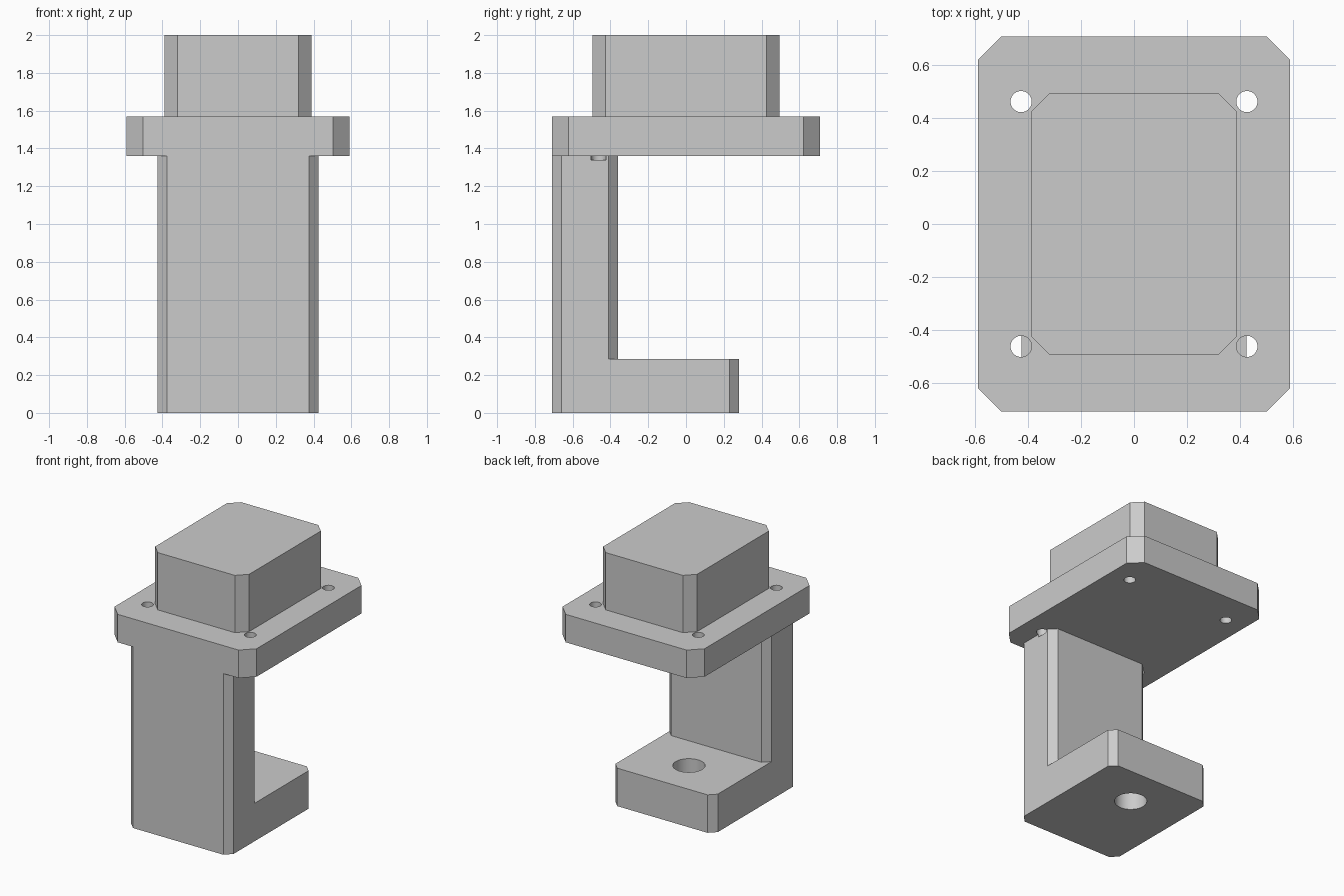
import bpy
import bmesh
import math

if "Cube" in bpy.data.objects:
    bpy.data.objects.remove(bpy.data.objects["Cube"], do_unlink=True)

# Single plain grey
grey = bpy.data.materials.new("plain_grey")
grey.use_nodes = True
colour = (0.6, 0.6, 0.6, 1)
grey.diffuse_color = colour
grey.node_tree.nodes["Principled BSDF"].inputs["Base Color"].default_value = colour


def chamfered_block(name, half_x, y0, y1, z0, z1, cut):
    """Extrude a rectangle with clipped corners upwards."""
    h = half_x
    outline = [(-h + cut, y0), (h - cut, y0), (h, y0 + cut), (h, y1 - cut),
               (h - cut, y1), (-h + cut, y1), (-h, y1 - cut), (-h, y0 + cut)]
    bm = bmesh.new()
    face = bm.faces.new([bm.verts.new((x, y, z0)) for x, y in outline])
    up = bmesh.ops.extrude_face_region(bm, geom=[face])
    verts = [v for v in up["geom"] if isinstance(v, bmesh.types.BMVert)]
    bmesh.ops.translate(bm, verts=verts, vec=(0, 0, z1 - z0))
    bmesh.ops.recalc_face_normals(bm, faces=bm.faces)
    mesh = bpy.data.meshes.new(name)
    bm.to_mesh(mesh)
    bm.free()
    mesh.materials.append(grey)
    obj = bpy.data.objects.new(name, mesh)
    bpy.context.collection.objects.link(obj)
    return obj


def drill(obj, x, y, radius, z0, z1):
    """Cut a vertical round hole through part of a block."""
    bpy.ops.mesh.primitive_cylinder_add(vertices=48, radius=radius, depth=z1 - z0,
                                        location=(x, y, (z0 + z1) / 2))
    cutter = bpy.context.object
    cutter.name = "drill_cutter"
    cutter.hide_render = True
    cutter.data.materials.append(grey)
    mod = obj.modifiers.new("hole", 'BOOLEAN')
    mod.operation = 'DIFFERENCE'
    mod.solver = 'EXACT'
    mod.object = cutter
    bpy.context.view_layer.objects.active = obj
    bpy.ops.object.modifier_apply(modifier=mod.name)
    bpy.data.objects.remove(cutter, do_unlink=True)


# Stacked parts of the bracket
foot = chamfered_block("foot", 0.425, -0.71, 0.28, 0, 0.285, 0.05)
column = chamfered_block("column", 0.425, -0.71, -0.36, 0.285, 1.36, 0.05)
flange = chamfered_block("mounting_flange", 0.59, -0.71, 0.71, 1.36, 1.57, 0.088)
block = chamfered_block("top_block", 0.39, -0.495, 0.495, 1.57, 2, 0.07)

# Bolt holes, the front pair nicking the column top
for x in (-0.427, 0.427):
    for y in (-0.463, 0.463):
        drill(flange, x, y, 0.04, 1.34, 1.7)
    drill(column, x, -0.463, 0.04, 1.34, 1.7)

# Large hole through the foot
drill(foot, 0, -0.035, 0.11, -0.1, 0.4)

# Round hole walls, crisp edges
for obj in (foot, column, flange, block):
    bpy.ops.object.select_all(action='DESELECT')
    obj.select_set(True)
    bpy.context.view_layer.objects.active = obj
    bpy.ops.object.shade_smooth_by_angle(angle=math.radians(30))
